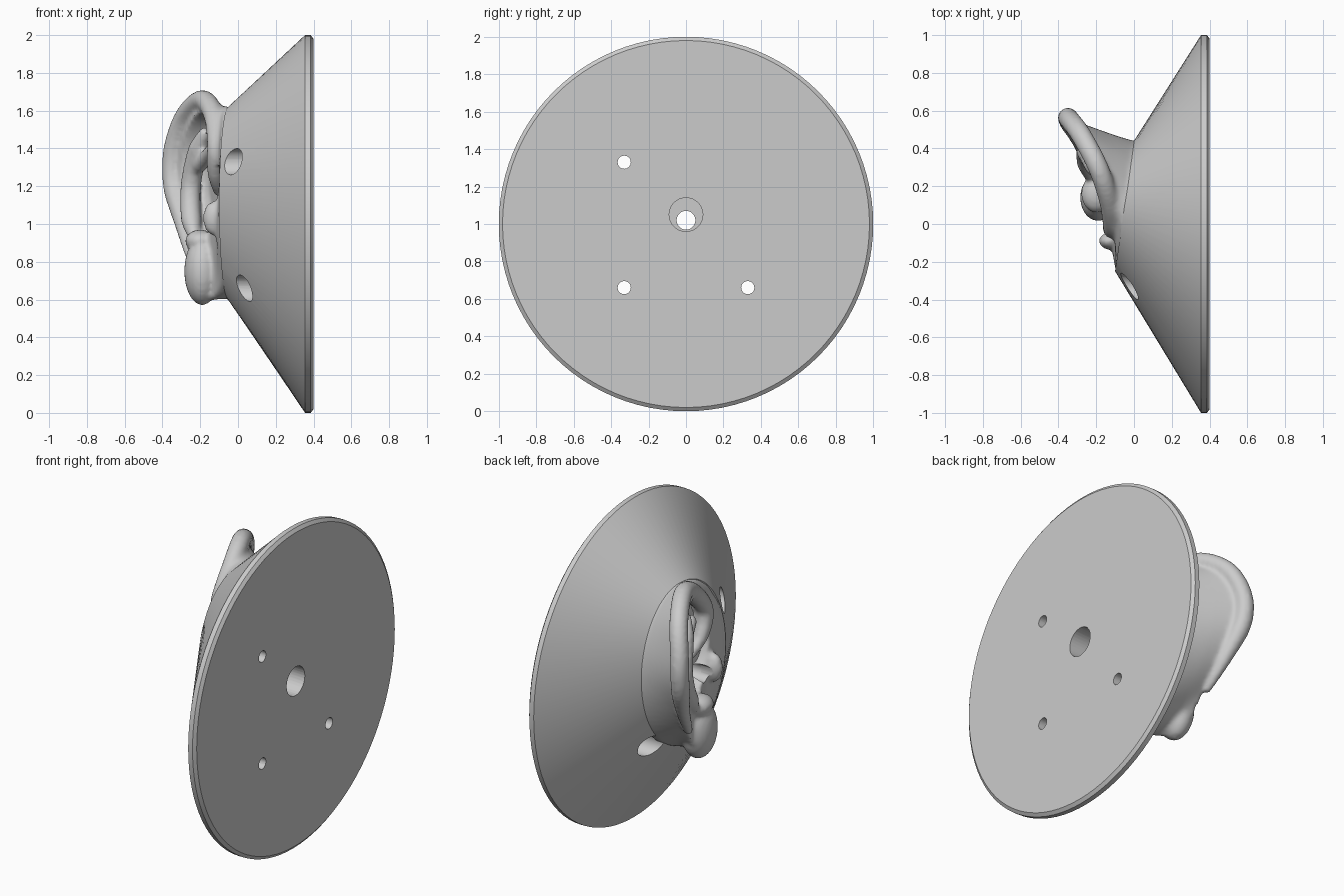
import bpy, bmesh, math
from mathutils import Vector

if "Cube" in bpy.data.objects:
    bpy.data.objects.remove(bpy.data.objects["Cube"])

grey = bpy.data.materials.new("plain grey")
grey.use_nodes = True
grey.diffuse_color = (0.6, 0.6, 0.6, 1)
grey.node_tree.nodes["Principled BSDF"].inputs["Base Color"].default_value = (0.6, 0.6, 0.6, 1)


def add_object(name, bm):
    bmesh.ops.recalc_face_normals(bm, faces=bm.faces)
    mesh = bpy.data.meshes.new(name)
    bm.to_mesh(mesh)
    bm.free()
    ob = bpy.data.objects.new(name, mesh)
    bpy.context.collection.objects.link(ob)
    return ob


def activate(ob):
    bpy.ops.object.select_all(action='DESELECT')
    ob.select_set(True)
    bpy.context.view_layer.objects.active = ob


def loft(name, rings):
    """Closed skin through rings that share a point count."""
    bm = bmesh.new()
    loops = [[bm.verts.new(p) for p in ring] for ring in rings]
    n = len(loops[0])
    for a, b in zip(loops, loops[1:]):
        for i in range(n):
            j = (i + 1) % n
            bm.faces.new((a[i], a[j], b[j], b[i]))
    for loop in (loops[0], loops[-1]):
        mid = bm.verts.new(sum((v.co for v in loop), Vector()) / n)
        for i in range(n):
            bm.faces.new((loop[i], loop[(i + 1) % n], mid))
    return add_object(name, bm)


def spline(points, steps=8, closed=False):
    """Smooth path through the points."""
    pts = [Vector(p) for p in points]
    n = len(pts)
    pick = (lambda i: pts[i % n]) if closed else (lambda i: pts[min(max(i, 0), n - 1)])
    path = []
    for i in range(n if closed else n - 1):
        a, b, c, d = (pick(i + k) for k in (-1, 0, 1, 2))
        for s in range(steps):
            t = s / steps
            path.append(0.5 * (2 * b + (c - a) * t + (2 * a - 5 * b + 4 * c - d) * t * t
                               + (3 * b - a - 3 * c + d) * t ** 3))
    return path if closed else path + [pts[-1]]


def tube(name, points, radius):
    """Soft round ridge, tapered at both ends."""
    path = spline(points)
    curve = bpy.data.curves.new(name, 'CURVE')
    curve.dimensions = '3D'
    curve.bevel_depth = radius
    curve.bevel_resolution = 4
    curve.use_fill_caps = True
    line = curve.splines.new('POLY')
    line.points.add(len(path) - 1)
    for i, p in enumerate(path):
        line.points[i].co = (*p, 1)
        line.points[i].radius = min(1, 0.45 + 3 * min(i, len(path) - 1 - i) / len(path))
    ob = bpy.data.objects.new(name, curve)
    bpy.context.collection.objects.link(ob)
    activate(ob)
    bpy.ops.object.convert(target='MESH')
    return bpy.context.object


def blob(name, centre, size):
    bm = bmesh.new()
    bmesh.ops.create_uvsphere(bm, u_segments=24, v_segments=16, radius=1)
    bmesh.ops.scale(bm, vec=size, verts=bm.verts)
    bmesh.ops.translate(bm, vec=centre, verts=bm.verts)
    return add_object(name, bm)


def ring(angles, cy, cz, ry, rz, x):
    points = []
    for a in angles:
        y, z = cy + ry * math.cos(a), cz + rz * math.sin(a)
        points.append(Vector((x(y), y, z)))
    return points


def drill(ob, y, z, radius, x0, x1):
    """Cut a round hole along x."""
    turn = [math.tau * i / 32 for i in range(32)]
    cutter = loft("cutter", [ring(turn, y, z, radius, radius, lambda _, x=x: x) for x in (x0, x1)])
    cutter.hide_render = True
    mod = ob.modifiers.new("hole", 'BOOLEAN')
    mod.operation, mod.solver, mod.object = 'DIFFERENCE', 'EXACT', cutter
    activate(ob)
    bpy.ops.object.modifier_apply(modifier=mod.name)
    bpy.data.objects.remove(cutter)


def finish(ob, degrees):
    ob.data.materials.clear()
    ob.data.materials.append(grey)
    activate(ob)
    bpy.ops.object.shade_smooth_by_angle(angle=math.radians(degrees))


def neck_x(y):
    return -0.1 + 0.145 * (y + 0.25)


# Mounting base: bevelled disc tapering to a small tilted oval
turn = [math.tau * i / 96 for i in range(96)]
discs = [ring(turn, 0, 1, r, r, lambda _, x=x: x) for r, x in ((0.98, 0.4), (1, 0.385), (1, 0.355))]
base = loft("mounting_base", discs + [ring(turn, 0.095, 1.11, 0.345, 0.51, neck_x)])

# Central bore, canal and counterbored screw holes
drill(base, 0, 1.05, 0.09, 0.5, 0.1)
drill(base, 0, 1.02, 0.05, 0.2, -0.5)
for y, z in ((-0.33, 1.33), (-0.33, 0.66), (0.33, 0.66)):
    drill(base, y, z, 0.035, 0.5, 0)
    drill(base, y, z, 0.07, 0.25, -0.5)
finish(base, 20)

# Ear skin: neck, outer rim, then in to the bowl
rim_points = [(-0.11, -0.02, 1.42), (-0.13, 0.12, 1.58), (-0.19, 0.3, 1.655), (-0.28, 0.47, 1.57),
              (-0.34, 0.55, 1.4), (-0.345, 0.55, 1.22), (-0.3, 0.46, 1.02), (-0.25, 0.33, 0.82),
              (-0.22, 0.23, 0.66), (-0.16, 0.11, 0.59), (-0.11, -0.02, 0.67), (-0.11, -0.09, 0.85),
              (-0.12, -0.12, 1.0), (-0.1, -0.09, 1.2)]
rim = spline(rim_points, closed=True)
angles = [math.atan2((p.z - 1.15) / 0.55, (p.y - 0.2) / 0.35) for p in rim]
neck = ring(angles, 0.095, 1.11, 0.345, 0.51, neck_x)
middle = [a.lerp(b, 0.5) for a, b in zip(neck, rim)]
inside = [p + Vector((0.06, 0, 0)) for p in neck]
bowl = [ring(angles, 0.2, 1.26, 0.28 * s, 0.33 * s, lambda y, d=d: min(-0.05, -0.14 - 0.36 * y + d))
        for s, d in ((1, 0.01), (0.92, 0.08), (0.75, 0.13))]
ear = loft("ear", [inside, neck, middle, rim] + bowl)

# Ridges and lobes fused into the skin
parts = [
    tube("helix", [(-0.1, 0.12, 1.16), (-0.12, 0.02, 1.27)] + rim_points[:8], 0.055),
    tube("antihelix", [(-0.23, 0.24, 0.92), (-0.25, 0.34, 1.05), (-0.25, 0.38, 1.2),
                       (-0.22, 0.33, 1.36), (-0.17, 0.24, 1.5)], 0.055),
    tube("antihelix_fork", [(-0.23, 0.36, 1.28), (-0.16, 0.22, 1.36), (-0.11, 0.1, 1.42)], 0.04),
    blob("lobe", (-0.19, 0.14, 0.75), (0.095, 0.125, 0.18)),
    blob("antitragus", (-0.2, 0.16, 0.91), (0.08, 0.1, 0.06)),
    blob("tragus", (-0.13, -0.09, 1.03), (0.055, 0.045, 0.09)),
]
activate(ear)
for part in parts:
    part.select_set(True)
bpy.ops.object.join()
remesh = ear.modifiers.new("fuse", 'REMESH')
remesh.mode, remesh.voxel_size = 'VOXEL', 0.013
soften = ear.modifiers.new("soften", 'SMOOTH')
soften.factor, soften.iterations = 0.5, 6
for mod in ("fuse", "soften"):
    bpy.ops.object.modifier_apply(modifier=mod)
drill(ear, 0, 1.02, 0.05, 0.2, -0.5)
finish(ear, 50)
